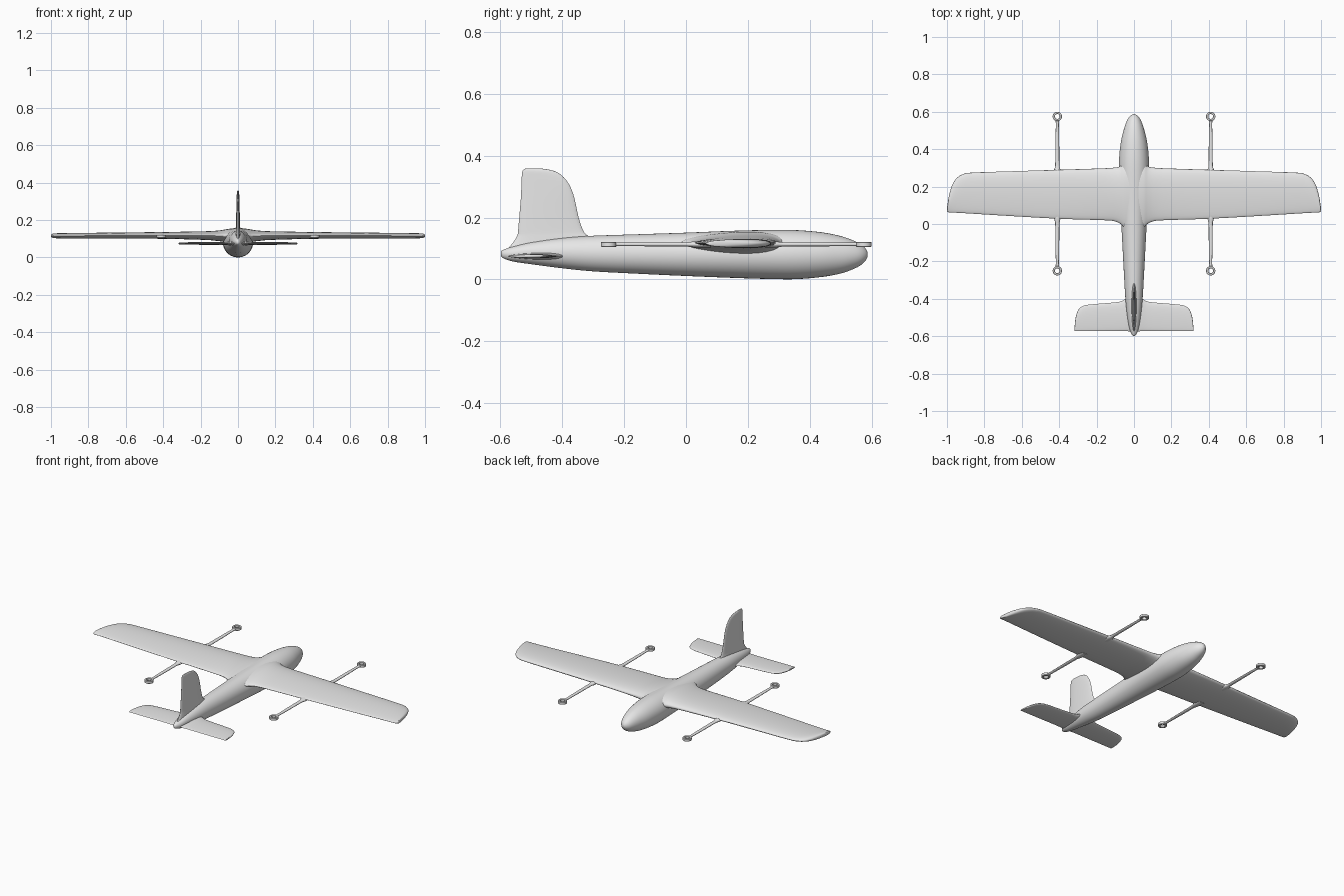
import bpy, bmesh, math

cube = bpy.data.objects.get("Cube")
if cube:
    bpy.data.objects.remove(cube, do_unlink=True)

grey = bpy.data.materials.new("light grey")
grey.use_nodes = True
colour = (0.8, 0.8, 0.8, 1.0)
grey.diffuse_color = colour
grey.node_tree.nodes["Principled BSDF"].inputs["Base Color"].default_value = colour


def refine(rows, steps=4):
    """Catmull-Rom interpolation through rows of numbers."""
    out = []
    for i in range(len(rows) - 1):
        a, b = rows[max(i - 1, 0)], rows[i]
        c, d = rows[i + 1], rows[min(i + 2, len(rows) - 1)]
        for k in range(steps):
            t = k / steps
            out.append([0.5 * (2 * q + (r - p) * t + (2 * p - 5 * q + 4 * r - s) * t * t
                               + (3 * q - p - 3 * r + s) * t ** 3)
                        for p, q, r, s in zip(a, b, c, d)])
    return out + [list(rows[-1])]


def loft(name, rings, caps=True, mirror=False, angle=40):
    """Skin a list of equal-length point rings."""
    bm = bmesh.new()
    vs = [[bm.verts.new(p) for p in ring] for ring in rings]
    n = len(vs[0])
    for a, b in zip(vs, vs[1:]):
        for j in range(n):
            k = (j + 1) % n
            bm.faces.new((a[j], a[k], b[k], b[j]))
    if caps:
        bm.faces.new(vs[0])
        bm.faces.new(vs[-1])
    bmesh.ops.remove_doubles(bm, verts=bm.verts, dist=1e-5)
    bmesh.ops.recalc_face_normals(bm, faces=bm.faces)
    mesh = bpy.data.meshes.new(name)
    bm.to_mesh(mesh)
    bm.free()
    mesh.materials.append(grey)
    obj = bpy.data.objects.new(name, mesh)
    bpy.context.collection.objects.link(obj)
    bpy.ops.object.select_all(action='DESELECT')
    obj.select_set(True)
    bpy.context.view_layer.objects.active = obj
    bpy.ops.object.shade_smooth_by_angle(angle=math.radians(angle))
    if mirror:
        obj.modifiers.new("Mirror", 'MIRROR')
    return obj


def circle(n):
    return [2 * math.pi * i / n for i in range(n)]


# Fuselage: y, half width, bottom z, top z
body = [(-0.598, 0.004, 0.076, 0.090), (-0.59, 0.012, 0.068, 0.096),
        (-0.56, 0.024, 0.058, 0.106), (-0.50, 0.035, 0.049, 0.121),
        (-0.40, 0.046, 0.036, 0.135), (-0.30, 0.052, 0.026, 0.141),
        (-0.15, 0.060, 0.018, 0.146), (0.0, 0.068, 0.011, 0.151),
        (0.15, 0.077, 0.005, 0.157), (0.28, 0.081, 0.001, 0.160),
        (0.36, 0.079, 0.001, 0.159), (0.44, 0.070, 0.008, 0.152),
        (0.50, 0.056, 0.019, 0.140), (0.54, 0.043, 0.033, 0.126),
        (0.565, 0.031, 0.046, 0.113), (0.58, 0.018, 0.060, 0.100),
        (0.587, 0.006, 0.073, 0.088)]
loft("fuselage", [[(w * math.cos(a), y, (lo + hi) / 2 + (hi - lo) / 2 * math.sin(a))
                   for a in circle(40)] for y, w, lo, hi in refine(body)], angle=60)


def surface(rows, n=32):
    """Rounded aerofoil rings from rows of x, trailing y, leading y, mid z, half thickness."""
    return [[(x, (te + le) / 2 + (le - te) / 2 * math.cos(a),
              z + t * math.sin(a) * (0.92 + 0.28 * math.cos(a))) for a in circle(n)]
            for x, te, le, z, t in rows]


# Main wing with a flared root and rounded tip
wing = [(0.0, -0.05, 0.34, 0.117, 0.040), (0.05, -0.02, 0.325, 0.117, 0.038),
        (0.075, 0.002, 0.308, 0.116, 0.034), (0.11, 0.016, 0.301, 0.116, 0.029),
        (0.18, 0.021, 0.297, 0.117, 0.024), (0.40, 0.028, 0.290, 0.118, 0.019),
        (0.65, 0.042, 0.282, 0.117, 0.017), (0.86, 0.055, 0.275, 0.116, 0.016),
        (0.91, 0.058, 0.268, 0.116, 0.0155), (0.945, 0.060, 0.248, 0.116, 0.015),
        (0.97, 0.061, 0.213, 0.116, 0.014), (0.988, 0.062, 0.157, 0.116, 0.012),
        (0.997, 0.065, 0.105, 0.116, 0.009), (1.0, 0.070, 0.085, 0.116, 0.004)]
loft("wings", surface(refine(wing)), mirror=True, angle=60)

# Tailplane
tail = [(0.0, -0.575, -0.375, 0.075, 0.013), (0.04, -0.573, -0.395, 0.075, 0.011),
        (0.065, -0.572, -0.412, 0.075, 0.009), (0.11, -0.572, -0.420, 0.075, 0.008),
        (0.24, -0.573, -0.431, 0.075, 0.007), (0.28, -0.573, -0.442, 0.075, 0.0065),
        (0.30, -0.573, -0.463, 0.075, 0.006), (0.313, -0.573, -0.505, 0.075, 0.005),
        (0.318, -0.571, -0.555, 0.075, 0.003)]
loft("tailplane", surface(refine(tail, 3), 24), mirror=True, angle=60)

# Fin: z, trailing y, leading y, half thickness
fin = [(0.085, -0.59, -0.26, 0.016), (0.115, -0.562, -0.285, 0.014),
       (0.14, -0.546, -0.315, 0.012), (0.155, -0.543, -0.331, 0.011),
       (0.20, -0.539, -0.347, 0.010), (0.26, -0.534, -0.360, 0.009),
       (0.30, -0.532, -0.374, 0.008), (0.33, -0.531, -0.395, 0.007),
       (0.348, -0.529, -0.420, 0.006), (0.356, -0.524, -0.450, 0.004),
       (0.359, -0.512, -0.480, 0.002)]
loft("fin", [[(t * math.sin(a), (te + le) / 2 + (le - te) / 2 * math.cos(a), z)
              for a in circle(24)] for z, te, le, t in refine(fin, 3)], angle=60)

# Motor booms: y, half width, half height
BOOM_X, BOOM_Z = 0.41, 0.113
booms = {
    "front": (0.575, [(0.24, 0.020, 0.010), (0.285, 0.018, 0.010), (0.305, 0.0125, 0.008),
                      (0.33, 0.011, 0.0065), (0.45, 0.010, 0.006), (0.53, 0.008, 0.0055),
                      (0.555, 0.010, 0.006)]),
    "rear": (-0.25, [(0.08, 0.020, 0.010), (0.035, 0.018, 0.010), (0.012, 0.0125, 0.008),
                     (-0.01, 0.011, 0.0065), (-0.12, 0.010, 0.006), (-0.205, 0.008, 0.0055),
                     (-0.23, 0.010, 0.006)])}
for end, (centre, rows) in booms.items():
    loft(end + "_booms", [[(BOOM_X + w * math.cos(a), y, BOOM_Z + h * math.sin(a))
                           for a in circle(16)] for y, w, h in refine(rows)], mirror=True)
    # Open motor mount ring at the boom end
    section = [(0.025, -0.006), (0.025, 0.006), (0.023, 0.008), (0.015, 0.008),
               (0.013, 0.006), (0.013, -0.006), (0.015, -0.008), (0.023, -0.008),
               (0.025, -0.006)]
    loft(end + "_motor_mounts", [[(BOOM_X + r * math.cos(a), centre + r * math.sin(a),
                                   BOOM_Z + z) for a in circle(32)] for r, z in section],
         caps=False, mirror=True)
